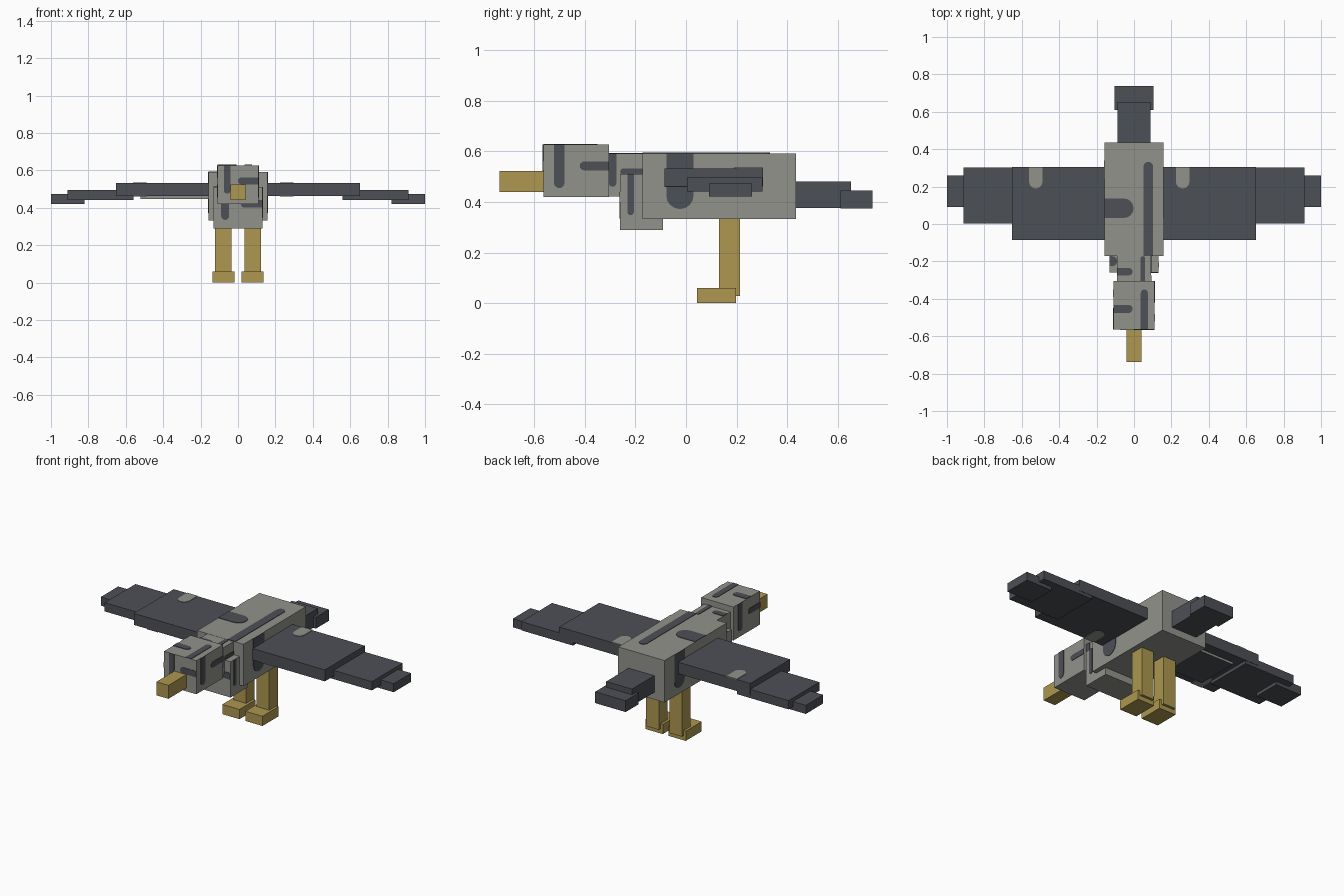
import bpy, bmesh, math
from mathutils import Vector

if "Cube" in bpy.data.objects:
    bpy.data.objects.remove(bpy.data.objects["Cube"])


def material(name, rgb):
    m = bpy.data.materials.new(name)
    m.diffuse_color = (*rgb, 1)
    m.use_nodes = True
    m.node_tree.nodes["Principled BSDF"].inputs["Base Color"].default_value = m.diffuse_color
    return m


GREY = material("pale grey plumage", (0.29, 0.29, 0.265))
DARK = material("slate plumage", (0.073, 0.08, 0.093))
GOLD = material("dull gold", (0.418, 0.31, 0.08))


def finish(name, bm, mat):
    bmesh.ops.recalc_face_normals(bm, faces=bm.faces)
    me = bpy.data.meshes.new(name)
    bm.to_mesh(me)
    bm.free()
    me.materials.append(mat)
    ob = bpy.data.objects.new(name, me)
    bpy.context.collection.objects.link(ob)
    return ob


def box(name, x, y, z, mat):
    bm = bmesh.new()
    bmesh.ops.create_cube(bm, size=1)
    for v in bm.verts:
        v.co = Vector([r[0] if c < 0 else r[1] for c, r in zip(v.co, (x, y, z))])
    return finish(name, bm, mat)


def pair(name, x, y, z, mat):
    for side, s in (("left", -1), ("right", 1)):
        box(f"{side}_{name}", sorted((s * x[0], s * x[1])), y, z, mat)


def marking(name, axis, level, u, v, tip, mat=DARK):
    """Thin plate on a flat side; the end named by tip (+u, -u, +v, -v) is round.
    u, v are the two remaining axes in x, y, z order; the sign of the
    outward direction is in axis, such as '+z'."""
    along = 0 if tip[1] == "u" else 1
    sign = 1 if tip[0] == "+" else -1
    a, b = ((u, v), (v, u))[along]
    flat, end = (a[0], a[1]) if sign > 0 else (a[1], a[0])
    mid, r = (b[0] + b[1]) / 2, (b[1] - b[0]) / 2
    r_in = min(r, abs(end - flat))
    pts = [(flat, b[0])]
    for i in range(9):
        t = -math.pi / 2 + math.pi * i / 8
        pts.append((end - sign * r_in * (1 - math.cos(t)), mid + r * math.sin(t)))
    pts.append((flat, b[1]))
    k = "xyz".index(axis[1])
    out = 0.003 if axis[0] == "+" else -0.003
    bm = bmesh.new()
    ring = []
    for p, q in pts:
        co = [p, q] if along == 0 else [q, p]
        co.insert(k, level - out * 0.5)
        ring.append(bm.verts.new(co))
    face = bm.faces.new(ring)
    new = bmesh.ops.extrude_face_region(bm, geom=[face])["geom"]
    shift = Vector((0, 0, 0))
    shift[k] = out * 1.5
    bmesh.ops.translate(bm, vec=shift,
                        verts=[g for g in new if isinstance(g, bmesh.types.BMVert)])
    finish(name, bm, mat)


# Torso, neck, head and beak
box("body", (-.158, .158), (-.172, .435), (.333, .592), GREY)
box("chest", (-.131, .131), (-.26, -.09), (.29, .51), GREY)
box("neck", (-.09, .09), (-.31, -.17), (.421, .591), GREY)
box("head", (-.11, .11), (-.563, -.305), (.42, .627), GREY)
box("beak", (-.041, .041), (-.737, -.56), (.44, .523), GOLD)

# Tail in two steps
box("tail_base", (-.088, .088), (.43, .652), (.377, .48), DARK)
box("tail_tip", (-.104, .104), (.61, .737), (.375, .445), DARK)

# Wings stepping down and narrowing outward
pair("wing_inner", (.15, .652), (-.085, .305), (.462, .533), DARK)
pair("wing_middle", (.56, .912), (.003, .303), (.442, .496), DARK)
pair("wing_tip", (.82, 1.0), (.09, .26), (.421, .474), DARK)

# Pale edged pad below one wing, dark underneath
pad = box("left_wing_pad", (-.52, -.158), (-.03, .24), (.448, .463), GREY)
pad.data.materials.append(DARK)
for f in pad.data.polygons:
    if f.normal.z < -.5:
        f.material_index = 1

# Legs and feet
pair("leg", (.036, .122), (.13, .214), (.028, .334), GOLD)
pair("foot", (.02, .137), (.043, .198), (0, .06), GOLD)

# Dark markings on the upper faces
marking("back_stripe", "+z", .592, (.05, .102), (-.172, .332), "+v")
marking("back_bar", "+z", .592, (-.158, -.002), (.032, .136), "+u")
marking("nape_bar", "+z", .591, (-.09, -.008), (-.275, -.235), "+u")
marking("nape_stripe", "+z", .591, (.035, .06), (-.305, -.172), "+v")
marking("shoulder_spot", "+z", .51, (-.131, -.09), (-.225, -.172), "+u")
marking("crown_stripe", "+z", .627, (.036, .074), (-.563, -.35), "+v")
marking("crown_bar", "+z", .627, (-.11, -.008), (-.476, -.432), "+u")

# Pale notches at the wing edges, above and below
for x in (-.525, .26):
    marking("wing_top_notch", "+z", .533, (x - .036, x + .036), (.19, .305), "-v", GREY)
    marking("wing_under_notch", "-z", .462, (x - .036, x + .036), (-.085, .035), "+v", GREY)

# Dark markings on the right side
marking("right_body_bar", "+x", .158, (-.078, .03), (.372, .592), "-v")
marking("right_chest_stripe", "+x", .131, (-.232, -.206), (.348, .51), "-v")
marking("right_neck_stripe", "+x", .09, (-.305, -.275), (.46, .591), "-v")
marking("right_neck_bar", "+x", .09, (-.26, -.172), (.505, .533), "-u")
marking("right_head_stripe", "+x", .11, (-.522, -.48), (.455, .627), "-v")
marking("right_head_bar", "+x", .11, (-.42, -.305), (.525, .56), "-u")

# Dark markings on the left side
marking("left_body_bar", "-x", -.158, (.24, .34), (.372, .592), "-v")
marking("left_chest_stripe", "-x", -.131, (-.15, -.12), (.348, .51), "-v")
marking("left_head_stripe", "-x", -.11, (-.39, -.35), (.455, .627), "-v")
marking("left_head_bar", "-x", -.11, (-.563, -.45), (.525, .56), "+u")

# Dark markings on the front
marking("face_stripe", "-y", -.563, (-.076, -.04), (.475, .627), "-v")
marking("face_bar", "-y", -.563, (0, .11), (.525, .562), "-u")
marking("chest_stripe", "-y", -.26, (-.09, -.048), (.335, .51), "-v")
marking("chest_bar", "-y", -.26, (.015, .131), (.40, .44), "-u")
